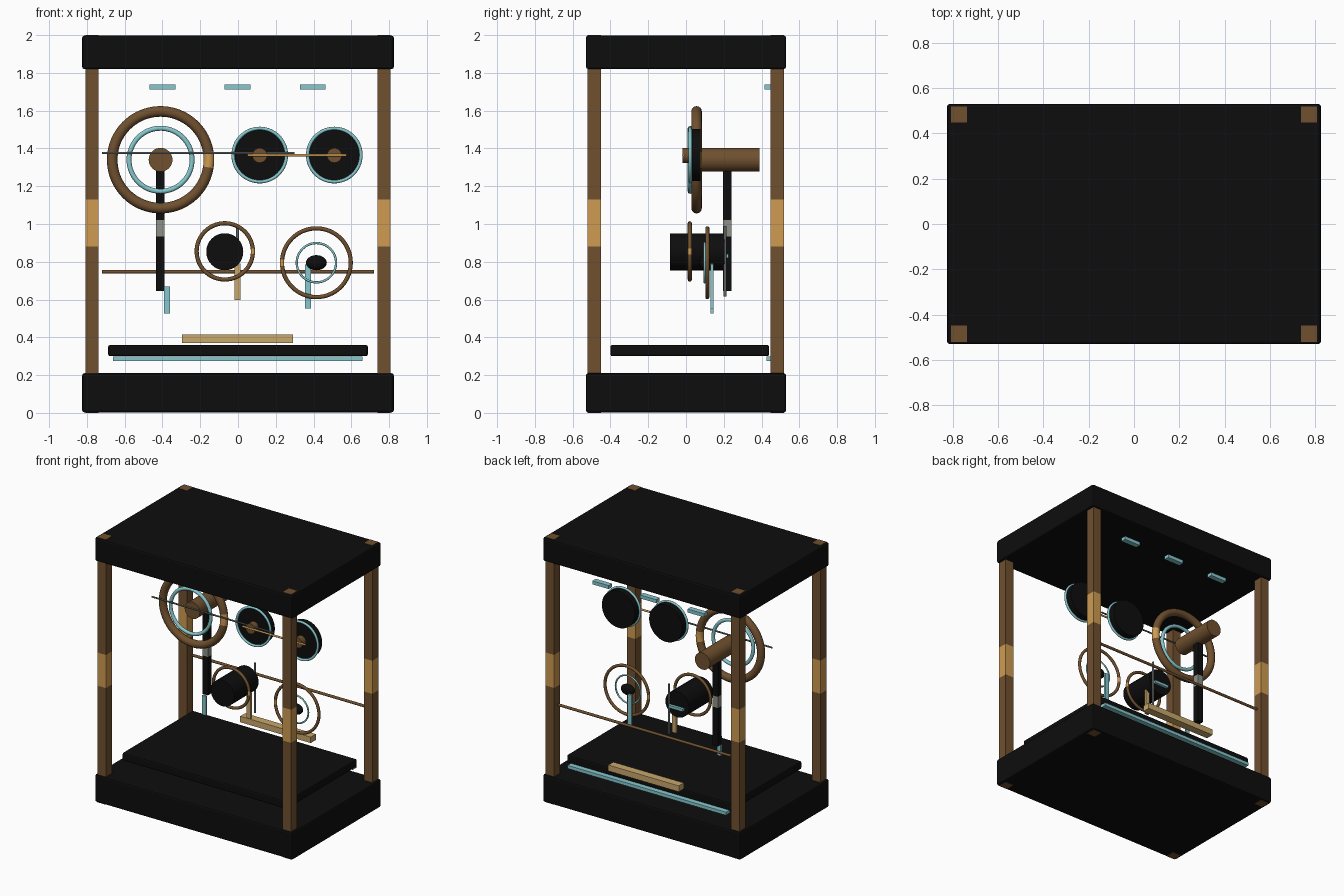
import bpy, bmesh, math
from mathutils import Matrix, Vector

cube = bpy.data.objects.get("Cube")
if cube:
    bpy.data.objects.remove(cube, do_unlink=True)


def material(name, rgb):
    m = bpy.data.materials.new(name)
    m.use_nodes = True
    color = (*rgb, 1)
    m.diffuse_color = color
    m.node_tree.nodes["Principled BSDF"].inputs["Base Color"].default_value = color
    return m


BLACK = material("black", (0.004, 0.004, 0.004))
BROWN = material("brown", (0.16, 0.08, 0.028))
BRASS = material("brass", (0.62, 0.33, 0.085))
CYAN = material("pale cyan", (0.24, 0.58, 0.62))
STEEL = material("steel grey", (0.12, 0.13, 0.13))
SILVER = material("silver grey", (0.28, 0.28, 0.25))
PALE = material("pale gold", (0.58, 0.39, 0.15))


def finish(name, bm, *mats, smooth=False):
    mesh = bpy.data.meshes.new(name)
    bmesh.ops.recalc_face_normals(bm, faces=bm.faces)
    bm.to_mesh(mesh)
    bm.free()
    ob = bpy.data.objects.new(name, mesh)
    bpy.context.collection.objects.link(ob)
    for m in mats:
        mesh.materials.append(m)
    if smooth:
        bpy.ops.object.select_all(action='DESELECT')
        ob.select_set(True)
        bpy.context.view_layer.objects.active = ob
        bpy.ops.object.shade_smooth_by_angle(angle=math.radians(40))
    return ob


def box(name, x, y, z, mats, bevel=0, band=None):
    """Box from (low, high) ranges; faces inside the height band get the second material."""
    bm = bmesh.new()
    bmesh.ops.create_cube(bm, size=1)
    for v in bm.verts:
        v.co = Vector([r[0] if c < 0 else r[1] for c, r in zip(v.co, (x, y, z))])
    if band:
        for level in band:
            bmesh.ops.bisect_plane(bm, geom=bm.verts[:] + bm.edges[:] + bm.faces[:],
                                   plane_co=(0, 0, level), plane_no=(0, 0, 1))
        for f in bm.faces:
            f.material_index = int(band[0] < f.calc_center_median().z < band[1])
    if bevel:
        bmesh.ops.bevel(bm, geom=bm.edges[:], offset=bevel, segments=2,
                        affect='EDGES', profile=0.5)
    return finish(name, bm, *mats)


def rod(name, start, end, radius, mat, sides=32):
    """Closed cylinder between two points."""
    a, b = Vector(start), Vector(end)
    turn = (b - a).to_track_quat('Z', 'Y').to_matrix().to_4x4()
    bm = bmesh.new()
    bmesh.ops.create_cone(bm, cap_ends=True, segments=sides, radius1=radius, radius2=radius,
                          depth=(b - a).length, matrix=Matrix.Translation((a + b) / 2) @ turn)
    return finish(name, bm, mat, smooth=True)


def ring(name, center, major, minor, mats, patch=None, steps=64, sides=12):
    """Torus facing the front; an optional patch angle marks a short inlaid segment."""
    bm = bmesh.new()
    loops = []
    for i in range(steps):
        a = math.tau * i / steps
        loop = []
        for j in range(sides):
            t = math.tau * j / sides
            r = major + minor * math.cos(t)
            loop.append(bm.verts.new(Vector(center) + Vector(
                (r * math.cos(a), minor * math.sin(t), r * math.sin(a)))))
        loops.append(loop)
    for i in range(steps):
        here, ahead = loops[i], loops[(i + 1) % steps]
        middle = math.tau * (i + 0.5) / steps
        for j in range(sides):
            k = (j + 1) % sides
            f = bm.faces.new((here[j], ahead[j], ahead[k], here[k]))
            if patch is not None and math.cos(middle - patch) > 0.99:
                f.material_index = 1
    return finish(name, bm, *mats, smooth=True)


def ball(name, center, size, mat):
    bm = bmesh.new()
    bmesh.ops.create_uvsphere(bm, u_segments=32, v_segments=16, radius=1,
                              matrix=Matrix.Translation(center) @ Matrix.Diagonal((*size, 1)))
    return finish(name, bm, mat, smooth=True)


# Case: base, roof, inner floor and corner posts
box("base_slab", (-.825, .825), (-.53, .53), (.002, .21), [BLACK], .012)
box("roof_slab", (-.825, .825), (-.53, .53), (1.82, 1.998), [BLACK], .012)
box("inner_floor", (-.687, .687), (-.4, .44), (.3, .36), [BLACK], .01)
for side, x in (("right", -.773), ("left", .773)):
    for end, y in (("front", -.485), ("back", .483)):
        box(f"{end}_{side}_post", (x - .035, x + .035), (y - .036, y + .036), (0, 2),
            [BROWN, BRASS], band=(.88, 1.13))

# Strips along the back
box("floor_strip", (-.663, .66), (.425, .47), (.275, .299), [CYAN])
box("back_plank", (-.297, .292), (.45, .51), (.37, .415), [PALE])
for i, x in enumerate((-.4, -.003, .395)):
    box(f"roof_strip_{i + 1}", (x - .068, x + .068), (.415, .455), (1.712, 1.738), [CYAN])
rod("back_rail", (-.72, .49, .747), (.72, .49, .747), .01, BROWN, 16)

# Large wheel with its axle
ring("large_wheel", (-.41, .056, 1.34), .256, .028, [BROWN, BRASS], 0, 80, 16)
ring("large_wheel_inner_ring", (-.41, .022, 1.34), .167, .013, [CYAN])
rod("large_wheel_axle", (-.41, .04, 1.34), (-.41, .39, 1.34), .063, BROWN)

# Twin discs with rims and hubs
for i, x in enumerate((.115, .51)):
    rod(f"disc_{i + 1}", (x, .028, 1.365), (x, .078, 1.365), .138, BLACK, 48)
    ring(f"disc_rim_{i + 1}", (x, .022, 1.365), .141, .009, [CYAN])
    rod(f"disc_hub_{i + 1}", (x, -.018, 1.363), (x, .03, 1.363), .039, BROWN)
rod("drive_rod", (-.72, 0, 1.376), (.3, 0, 1.376), .006, STEEL, 12)
rod("link_rod", (.05, -.015, 1.364), (.575, -.015, 1.364), .007, BRASS, 12)

# Pendulum
box("pendulum", (-.434, -.388), (.195, .24), (.645, 1.29), [BLACK, SILVER], band=(.935, 1.02))

# Middle wheel around a drum
ring("middle_wheel", (-.07, .02, .855), .149, .011, [BROWN, BRASS], 0)
rod("drum", (-.07, -.085, .853), (-.07, .205, .853), .098, BLACK)
box("drum_back_bar", (-.13, -.01), (.205, .225), (.82, .84), [CYAN])
rod("upright_pin", (-.003, .207, .615), (-.003, .207, .99), .008, STEEL, 12)

# Small wheel with inner ring and flattened hub
ring("small_wheel", (.415, .113, .795), .182, .011, [BROWN, BRASS], math.pi)
ring("small_wheel_inner_ring", (.415, .098, .795), .104, .006, [CYAN])
ball("small_wheel_hub", (.415, .1, .795), (.055, .03, .04), BLACK)

# Hanging tabs
for name, x, low, high, mat in (("right_tab", -.376, .525, .67, CYAN),
                                ("middle_tab", -.003, .598, .79, PALE),
                                ("left_tab", .37, .553, .785, CYAN)):
    box(name, (x - .016, x + .016), (.13, .146), (low, high), [mat])
